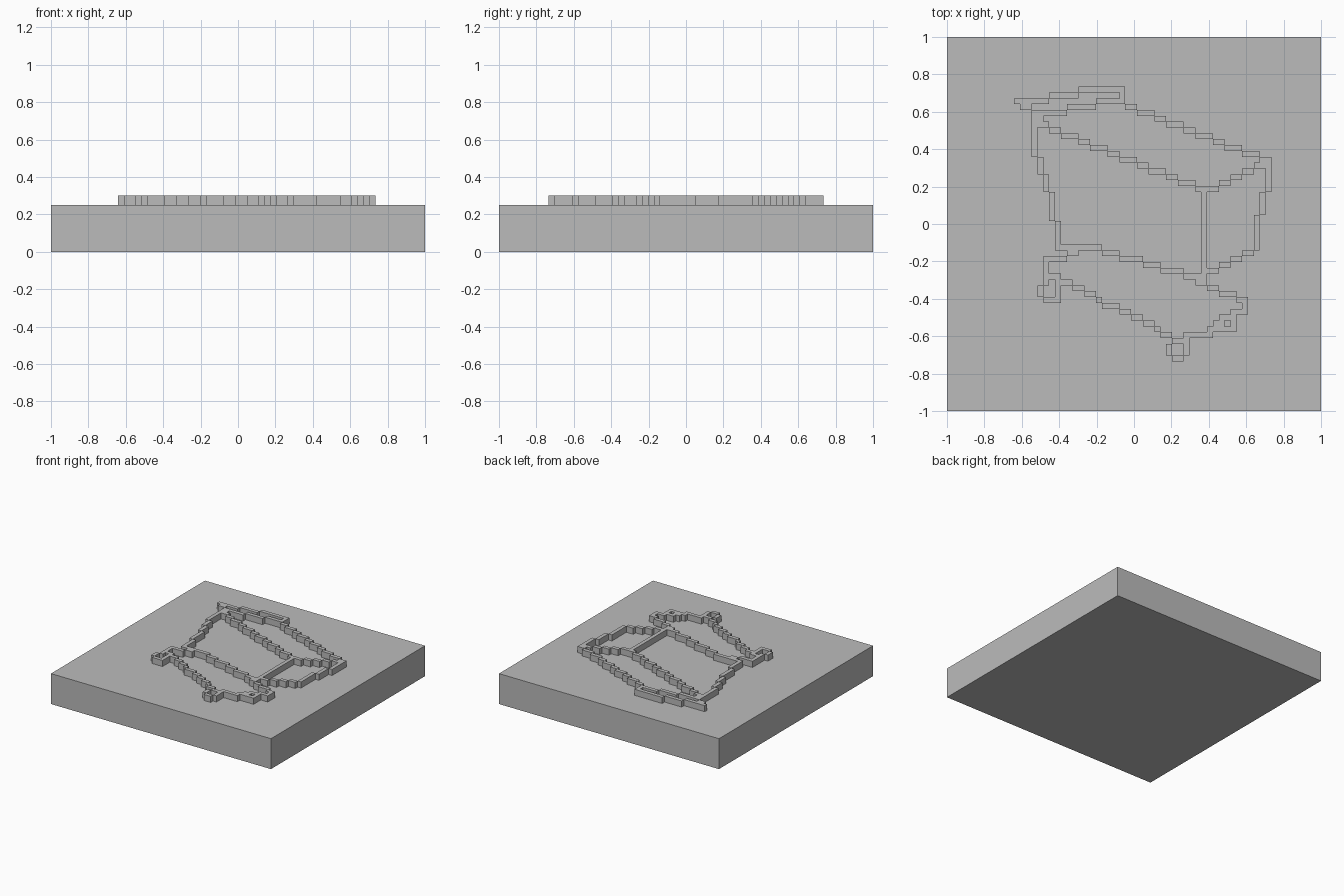
import bpy
import bmesh

CELL = 1 / 32          # width of one raised square
BASE_TOP = 0.25
LINE_TOP = 0.30

if "Cube" in bpy.data.objects:
    bpy.data.objects.remove(bpy.data.objects["Cube"], do_unlink=True)

grey = bpy.data.materials.new("plain_grey")
grey.use_nodes = True
colour = (0.5, 0.5, 0.5, 1)
grey.diffuse_color = colour
grey.node_tree.nodes["Principled BSDF"].inputs["Base Color"].default_value = colour


def finish(name, bm):
    mesh = bpy.data.meshes.new(name)
    bm.to_mesh(mesh)
    bm.free()
    mesh.materials.append(grey)
    obj = bpy.data.objects.new(name, mesh)
    bpy.context.collection.objects.link(obj)


def rows(x, y, runs, step=-1):
    """Staircase of horizontal runs, each one row below (or above) the last."""
    cells = set()
    for i, length in enumerate(runs):
        cells |= {(x + k, y + i * step) for k in range(length)}
        x += length
    return cells


def columns(x, y, runs, step):
    """Staircase of vertical runs going down, shifting sideways each time."""
    cells = set()
    for i, length in enumerate(runs):
        cells |= {(x + i * step, y - k) for k in range(length)}
        y -= length
    return cells


def raised_line(name, cells):
    """Raise a set of grid cells, with walls only along their border."""
    bm = bmesh.new()
    corners = [(-0.5, -0.5), (0.5, -0.5), (0.5, 0.5), (-0.5, 0.5)]
    sides = [(0, -1), (1, 0), (0, 1), (-1, 0)]

    def vert(cell, corner, z):
        return bm.verts.new(((cell[0] + corner[0]) * CELL, (cell[1] + corner[1]) * CELL, z))

    for c in sorted(cells):
        bm.faces.new([vert(c, p, LINE_TOP) for p in corners])
        bm.faces.new([vert(c, p, BASE_TOP) for p in reversed(corners)])
        for i, (dx, dy) in enumerate(sides):
            if (c[0] + dx, c[1] + dy) not in cells:
                a, b = corners[i], corners[(i + 1) % 4]
                bm.faces.new([vert(c, a, BASE_TOP), vert(c, b, BASE_TOP),
                              vert(c, b, LINE_TOP), vert(c, a, LINE_TOP)])
    bmesh.ops.remove_doubles(bm, verts=bm.verts, dist=CELL / 100)
    finish(name, bm)


# Square base slab
bm = bmesh.new()
bmesh.ops.create_cube(bm, size=1)
bmesh.ops.scale(bm, vec=(2, 2, BASE_TOP), verts=bm.verts)
bmesh.ops.translate(bm, vec=(0, 0, BASE_TOP / 2), verts=bm.verts)
finish("base_slab", bm)

# Box: top face, left face and right face
box = rows(-17, 19, [6, 5, 5], 1)                        # back edge
box |= rows(-1, 20, [2, 3] * 4 + [3, 2])                 # right edge of the top
box |= rows(-16, 18, [1]) | rows(-16, 17, [2, 2])        # front left corner
box |= rows(-12, 15, [3, 2] * 4 + [3, 4])                # front edge
box |= rows(15, 7, [2, 2, 2, 2], 1)                      # short edge to the right corner
box |= columns(-17, 18, [7, 3, 3, 5, 5], 1)              # left upright
box |= columns(23, 11, [6, 4, 6], -1)                    # right upright
box |= columns(12, 5, [15], 0)                           # centre upright
box |= rows(-12, -4, [7, 3, 4, 3, 4, 4])                 # lower front edge
box |= rows(13, -8, [2, 2, 2, 2], 1)                     # lower right edge
raised_line("box_outline", box)

# Flap folded open behind the box
flap = rows(-20, 21, [6, 5, 8], 1)
flap |= rows(-19, 20, [2]) | rows(-2, 22, [1])
raised_line("back_flap", flap)

# Flap lying in front of the box
front = rows(-15, -6, [4, 2], 1)                         # link to the box
front |= columns(-15, -6, [5], 0)                        # left edge
front |= rows(-12, -10, [2, 2, 2, 1, 3, 2, 2, 2, 1, 2])  # front edge
front |= rows(11, -10, [2, 2, 3, 2])                     # right edge
front |= columns(19, -14, [2], 0)
front |= rows(9, -19, [5])
raised_line("front_flap", front)

# Small loops at the flap corners
left_loop = rows(-14, -9, [2]) | rows(-15, -13, [3])
left_loop |= columns(-16, -11, [2], 0) | columns(-13, -10, [3], 0)
raised_line("left_corner_loop", left_loop)

tip_loop = rows(7, -20, [3]) | rows(7, -23, [2])
tip_loop |= columns(6, -21, [2], 0) | columns(9, -21, [2], 0)
raised_line("front_corner_loop", tip_loop)

right_loop = rows(17, -15, [2]) | rows(15, -16, [3])
right_loop |= rows(14, -17, [4]) | rows(13, -18, [5])
right_loop -= {(16, -17)}
raised_line("right_corner_loop", right_loop)
